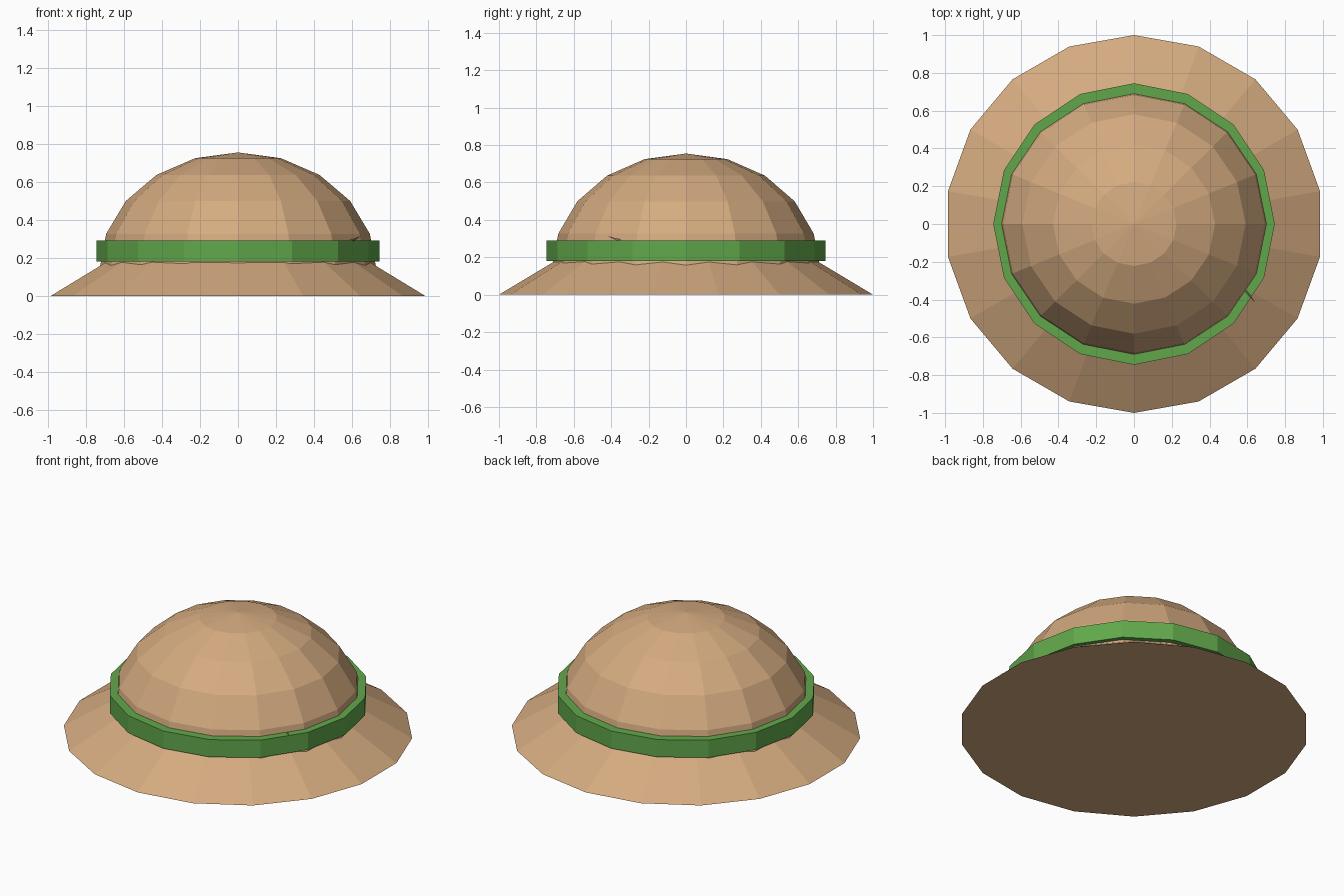
import bpy, bmesh, math

if "Cube" in bpy.data.objects:
    bpy.data.objects.remove(bpy.data.objects["Cube"])


def material(name, rgb):
    m = bpy.data.materials.new(name)
    m.diffuse_color = (*rgb, 1)
    m.use_nodes = True
    m.node_tree.nodes["Principled BSDF"].inputs["Base Color"].default_value = m.diffuse_color
    return m


straw = material("tan straw", (0.66, 0.405, 0.215))
green = material("green ribbon", (0.12, 0.39, 0.07))


def lathe(name, profile, sides, mat, sx=1.0, sy=1.0, closed=False):
    """Spin an (r, z) profile around z, first vertex of each ring on +y."""
    bm = bmesh.new()
    rings = []
    for r, z in profile:
        if r < 1e-5:
            rings.append([bm.verts.new((0, 0, z))] * sides)
            continue
        rings.append([bm.verts.new((sx * r * math.sin(2 * math.pi * i / sides),
                                    sy * r * math.cos(2 * math.pi * i / sides), z))
                      for i in range(sides)])
    pairs = list(zip(rings, rings[1:]))
    if closed:
        pairs.append((rings[-1], rings[0]))
    for a, b in pairs:
        for i in range(sides):
            j = (i + 1) % sides
            corners = list(dict.fromkeys((a[i], a[j], b[j], b[i])))
            bm.faces.new(corners)
    bmesh.ops.recalc_face_normals(bm, faces=bm.faces)
    me = bpy.data.meshes.new(name)
    bm.to_mesh(me)
    bm.free()
    me.materials.append(mat)
    ob = bpy.data.objects.new(name, me)
    bpy.context.collection.objects.link(ob)
    return ob


# Brim: shallow 18-sided cone with a flat underside
lathe("brim", [(0, 0), (1, 0), (0, 0.6)], 18, straw)

# Crown: squashed low-poly dome
dome = [(math.sin(math.radians(a)), 0.135 + 0.62 * math.cos(math.radians(a)))
        for a in range(0, 91, 18)]
lathe("crown", dome + [(0, 0.135)], 16, straw, 0.73, 0.718)

# Ribbon band around the crown
lathe("band", [(0.69, 0.18), (0.745, 0.18), (0.745, 0.29), (0.69, 0.29)],
      16, green, closed=True)

# Tiny straw sliver poking out above the band
me = bpy.data.meshes.new("straw_sliver")
me.from_pydata([(0.57, -0.34, 0.28), (0.60, -0.35, 0.28),
                (0.59, -0.35, 0.295), (0.645, -0.42, 0.314)], [],
               [(0, 1, 2), (0, 3, 1), (1, 3, 2), (2, 3, 0)])
me.materials.append(straw)
bpy.context.collection.objects.link(bpy.data.objects.new("straw_sliver", me))
